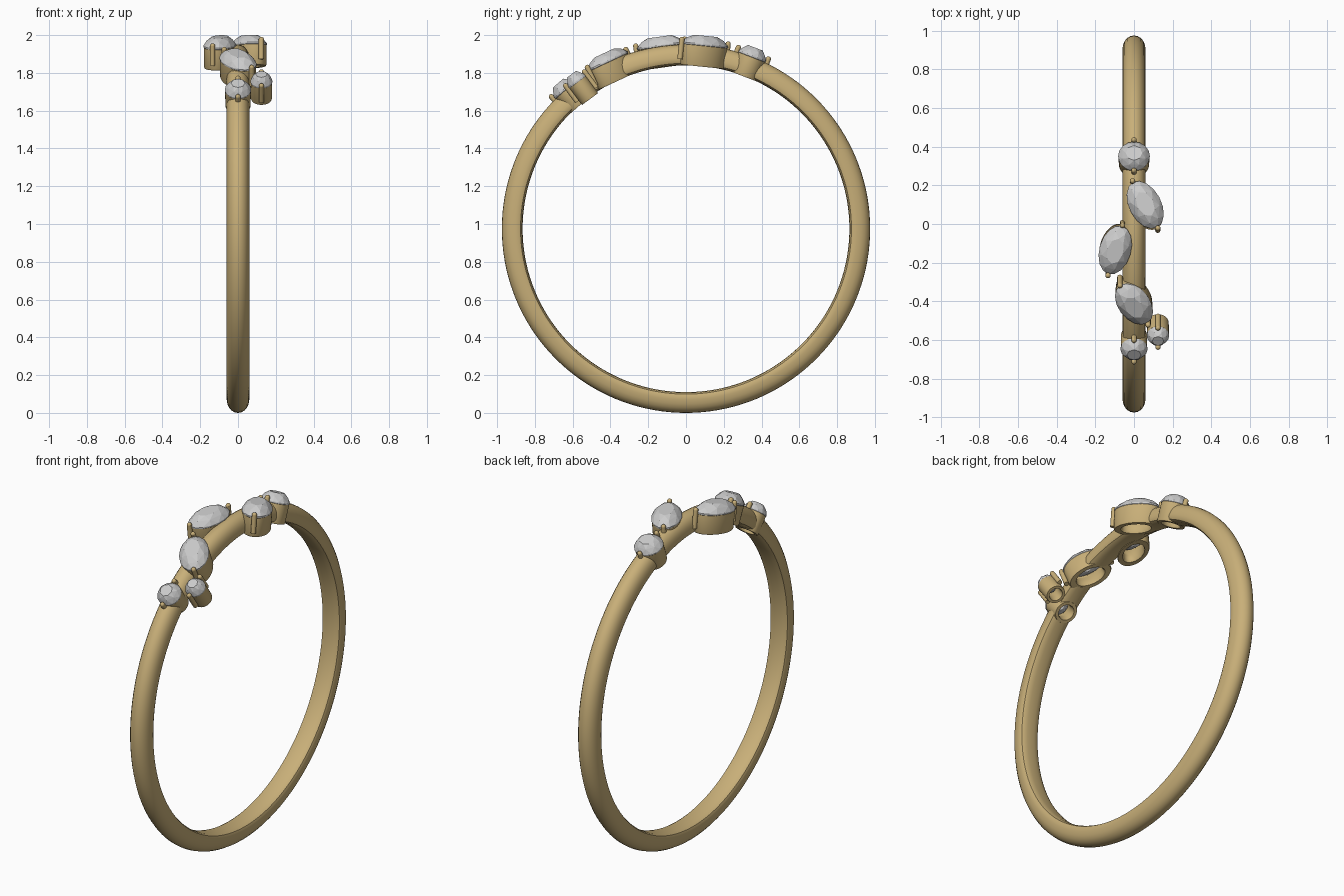
import bpy, bmesh, math
from mathutils import Matrix

if "Cube" in bpy.data.objects:
    bpy.data.objects.remove(bpy.data.objects["Cube"])

C = 0.975                      # ring centre height and outer radius
R_IN = 0.865
gold = bpy.data.materials.new("gold")
gold.diffuse_color = (0.58, 0.43, 0.19, 1)
gold.use_nodes = True
gold.node_tree.nodes["Principled BSDF"].inputs["Base Color"].default_value = gold.diffuse_color


def make(name, bm, mat=None, smooth=True):
    bmesh.ops.recalc_face_normals(bm, faces=bm.faces)
    me = bpy.data.meshes.new(name)
    bm.to_mesh(me)
    bm.free()
    ob = bpy.data.objects.new(name, me)
    bpy.context.collection.objects.link(ob)
    if mat:
        me.materials.append(mat)
    if smooth:
        shade(ob)
    return ob


def shade(ob):
    bpy.ops.object.select_all(action='DESELECT')
    ob.select_set(True)
    bpy.context.view_layer.objects.active = ob
    bpy.ops.object.shade_smooth_by_angle(angle=math.radians(35))


def loft(profile, n, point, closed):
    """Sweep a profile round n steps; point(p, angle) gives the position."""
    bm = bmesh.new()
    rings = [[bm.verts.new(point(p, 2 * math.pi * i / n)) for p in profile] for i in range(n)]
    m = len(profile)
    for i in range(n):
        a, b = rings[i], rings[(i + 1) % n]
        for j in range(m if closed else m - 1):
            k = (j + 1) % m
            bm.faces.new((a[j], a[k], b[k], b[j]))
    if not closed:
        for j in (0, m - 1):
            bm.faces.new([r[j] for r in rings])
    return bm


# Band: rounded outside, nearly flat inside
half = [(0.0, 0.975), (0.018, 0.972), (0.035, 0.962), (0.048, 0.947), (0.056, 0.928),
        (0.060, 0.905), (0.060, 0.888), (0.055, 0.876), (0.043, 0.869), (0.022, 0.866), (0.0, R_IN)]
prof = half + [(-x, r) for x, r in half[-2:0:-1]]
band = make("band", loft(prof, 144, lambda p, t: (p[0], p[1] * math.sin(t), C + p[1] * math.cos(t)), True),
            gold, False)


def ellipse(a, b):
    # profile entries are (scale, height); long axis is y
    return lambda p, t: (p[0] * b * math.cos(t), p[0] * a * math.sin(t), p[1])


def gem(a, b):
    bm = bmesh.new()
    for n, s, z, off in ((8, 0.52, 1.026, 0), (8, 0.80, 1.008, 0.5), (16, 1.0, 0.982, 0),
                         (16, 1.0, 0.974, 0), (8, 0.55, 0.935, 0.5), (1, 0, 0.905, 0)):
        for i in range(n):
            t = 2 * math.pi * (i + off) / n
            bm.verts.new((s * b * math.cos(t), s * a * math.sin(t), z))
    bmesh.ops.convex_hull(bm, input=bm.verts)
    return bm


def prongs(a, r):
    bm = bmesh.new()
    for s in (-1, 1):
        y = s * (a + 0.006)
        bmesh.ops.create_cone(bm, cap_ends=True, segments=12, radius1=r, radius2=r, depth=0.105,
                              matrix=Matrix.Translation((0, y, 0.943)))
        bmesh.ops.create_uvsphere(bm, u_segments=12, v_segments=8, radius=r,
                                  matrix=Matrix.Translation((0, y, 0.995)))
    return bm


# Settings: name, x, angle from top, twist, half length, half width, radial shift
SETTINGS = [
    ("back_round", 0.0, 21, 0, 0.079, 0.082, 0.0),
    ("upper_oval", 0.058, 5.8, 28, 0.133, 0.083, 0.0),
    ("middle_oval", -0.097, -7.9, -16, 0.130, 0.082, 0.0),
    ("front_oval", 0.0, -25, 33, 0.128, 0.083, 0.0),
    ("side_round", 0.124, -36.5, 0, 0.056, 0.058, -0.008),
    ("front_round", 0.0, -41.3, 0, 0.068, 0.070, 0.0),
]
for name, x, phi, twist, a, b, dr in SETTINGS:
    M = (Matrix.Translation((x, 0, C)) @ Matrix.Rotation(math.radians(-phi), 4, 'X')
         @ Matrix.Rotation(math.radians(twist), 4, 'Z') @ Matrix.Translation((0, 0, dr)))
    place = ellipse(a, b)
    # Hollow collet under the stone
    tube = [(0.97, 0.972), (0.96, 0.870), (0.92, 0.862), (0.66, 0.862), (0.62, 0.870),
            (0.62, 0.905), (0.86, 0.968), (0.90, 0.974)]
    parts = [make(name + "_collet", loft(tube, 40, place, True), gold),
             make(name + "_prongs", prongs(a, 0.014), gold),
             make(name + "_stone", gem(a, b), None, False)]
    # Opening through the band
    cutter = make("cutter", loft([(0.75, 0.80), (0.75, 1.05)], 40, place, False), None, False)
    for ob in parts + [cutter]:
        ob.data.transform(M)
    if abs(x) < 0.11:
        mod = band.modifiers.new("hole", 'BOOLEAN')
        mod.operation = 'DIFFERENCE'
        mod.solver = 'EXACT'
        mod.object = cutter
        bpy.context.view_layer.objects.active = band
        bpy.ops.object.modifier_apply(modifier=mod.name)
    bpy.data.objects.remove(cutter)
shade(band)
